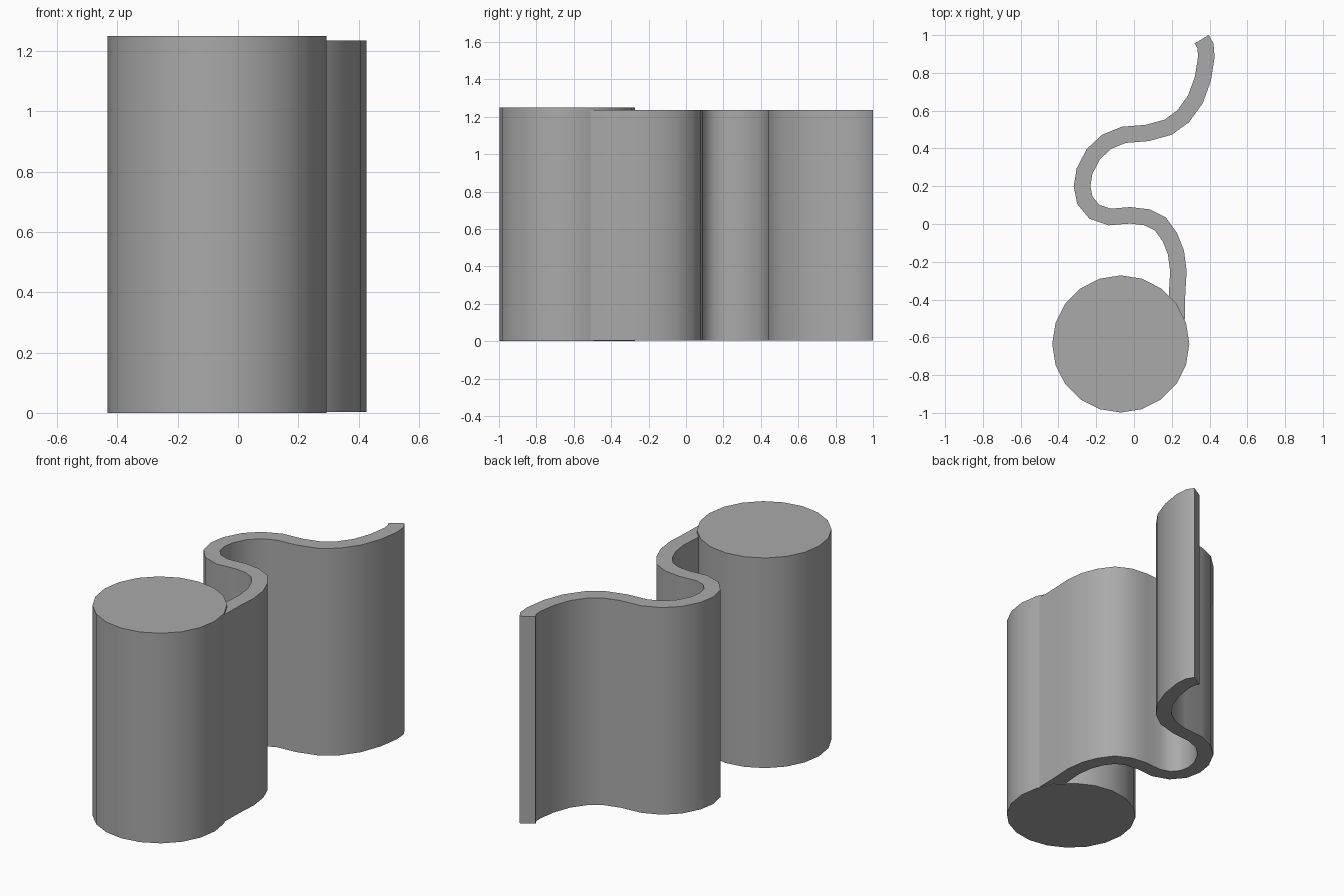
import bpy
import bmesh
import math
from mathutils import Vector

cube = bpy.data.objects.get("Cube")
if cube:
    bpy.data.objects.remove(cube, do_unlink=True)

grey = bpy.data.materials.new("plain_grey")
grey.use_nodes = True
grey.diffuse_color = (0.4, 0.4, 0.4, 1)
grey.node_tree.nodes["Principled BSDF"].inputs["Base Color"].default_value = (0.4, 0.4, 0.4, 1)


def finish(obj, name):
    """Name the part, colour it and smooth its curved sides."""
    obj.name = obj.data.name = name
    obj.data.materials.append(grey)
    bpy.ops.object.select_all(action="DESELECT")
    obj.select_set(True)
    bpy.context.view_layer.objects.active = obj
    bpy.ops.object.shade_smooth_by_angle(angle=math.radians(45))


def ribbon(path, thickness, bottom, top):
    """Upright wall following a plan path, with mitred joints."""
    pts = [Vector(p) for p in path]
    dirs = [(b - a).normalized() for a, b in zip(pts, pts[1:])]
    bm = bmesh.new()
    rows = []
    for i, p in enumerate(pts):
        before, after = dirs[max(i - 1, 0)], dirs[min(i, len(dirs) - 1)]
        tangent = (before + after).normalized()
        side = Vector((tangent.y, -tangent.x)) * thickness / 2 / tangent.dot(after)
        rows.append([bm.verts.new((*(p + s * side), bottom)) for s in (-1, 1)])
    for (a, b), (c, d) in zip(rows, rows[1:]):
        bm.faces.new((a, b, d, c))
    extruded = bmesh.ops.extrude_face_region(bm, geom=bm.faces[:], use_keep_orig=True)
    raised = [v for v in extruded["geom"] if isinstance(v, bmesh.types.BMVert)]
    bmesh.ops.translate(bm, verts=raised, vec=(0, 0, top - bottom))
    bmesh.ops.recalc_face_normals(bm, faces=bm.faces[:])
    mesh = bpy.data.meshes.new("wall")
    bm.to_mesh(mesh)
    bm.free()
    obj = bpy.data.objects.new("wall", mesh)
    bpy.context.collection.objects.link(obj)
    return obj


# Round solid column at the front
bpy.ops.mesh.primitive_cylinder_add(vertices=20, radius=0.363, depth=1.25,
                                    location=(-0.07, -0.635, 0.625))
finish(bpy.context.object, "column")

# Winding wall that leaves the column and snakes to the back
wall_path = [
    (0.225, -0.51), (0.228, -0.37), (0.235, -0.25), (0.222, -0.15),
    (0.19, -0.07), (0.14, 0.0), (0.07, 0.035), (-0.02, 0.046),
    (-0.13, 0.037), (-0.21, 0.065), (-0.26, 0.125), (-0.275, 0.2),
    (-0.262, 0.28), (-0.215, 0.37), (-0.145, 0.435), (-0.055, 0.472),
    (0.07, 0.482), (0.18, 0.512), (0.26, 0.57), (0.325, 0.66),
    (0.365, 0.77), (0.383, 0.885), (0.378, 0.944), (0.358, 0.978),
]
finish(ribbon(wall_path, 0.087, 0.003, 1.235), "winding_wall")
